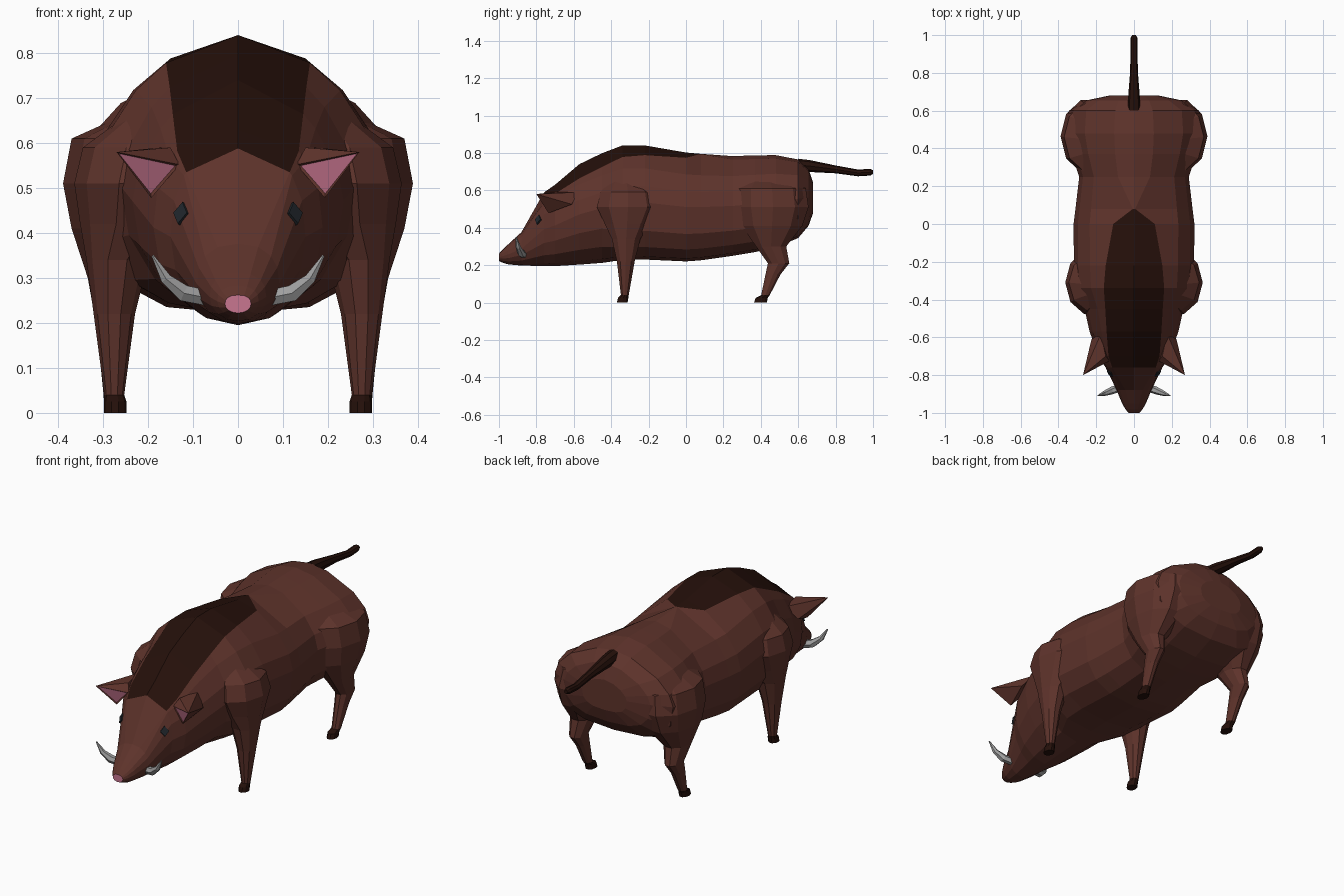
import bpy, bmesh, math
from mathutils import Vector
from mathutils.bvhtree import BVHTree

if "Cube" in bpy.data.objects:
    bpy.data.objects.remove(bpy.data.objects["Cube"])


def material(name, rgb):
    m = bpy.data.materials.new(name)
    m.diffuse_color = (*rgb, 1)
    m.use_nodes = True
    m.node_tree.nodes["Principled BSDF"].inputs["Base Color"].default_value = m.diffuse_color
    return m


HIDE = material("hide_brown", (0.112, 0.033, 0.024))
DARK = material("dark_bristle", (0.018, 0.005, 0.003))
PINK = material("skin_pink", (0.58, 0.18, 0.28))
EYE = material("eye_black", (0.015, 0.02, 0.025))
TUSK = material("tusk_grey", (0.36, 0.36, 0.36))


def finish(bm, name, mats, mirror=False):
    bmesh.ops.recalc_face_normals(bm, faces=bm.faces)
    me = bpy.data.meshes.new(name)
    bm.to_mesh(me)
    bm.free()
    ob = bpy.data.objects.new(name, me)
    bpy.context.collection.objects.link(ob)
    for m in mats:
        me.materials.append(m)
    if mirror:
        mod = ob.modifiers.new("mirror", 'MIRROR')
        mod.use_axis[0] = True
        mod.use_mirror_merge = False
    return ob


def loft(rings, pick=lambda row, seg: 0, caps=(0, 0)):
    """Skin a list of closed rings; pick() gives each face's material slot."""
    bm = bmesh.new()
    rows = [[bm.verts.new(p) for p in r] for r in rings]
    n = len(rows[0])
    for i in range(len(rows) - 1):
        for j in range(n):
            k = (j + 1) % n
            f = bm.faces.new((rows[i][j], rows[i][k], rows[i + 1][k], rows[i + 1][j]))
            f.material_index = pick(i, j)
    bm.faces.new(rows[0]).material_index = caps[0]
    bm.faces.new(rows[-1]).material_index = caps[1]
    bm.normal_update()
    return bm


def ring(c, u, v, n):
    c, u, v = Vector(c), Vector(u), Vector(v)
    return [c + u * math.cos(2 * math.pi * i / n) + v * math.sin(2 * math.pi * i / n)
            for i in range(n)]


# Body: superellipse sections (y, top, bottom, half width, mane half width)
STATIONS = [
    (-1.00, .262, .222, .029, .014),
    (-.98, .283, .213, .046, .020),
    (-.95, .312, .204, .063, .028),
    (-.88, .376, .198, .092, .045),
    (-.76, .588, .195, .150, .115),
    (-.70, .630, .195, .188, .135),
    (-.57, .740, .203, .235, .145),
    (-.45, .798, .212, .262, .152),
    (-.34, .840, .228, .310, .160),
    (-.22, .840, .230, .318, .150),
    (0.00, .802, .220, .320, .110),
    (0.08, .795, .226, .310, .006),
    (0.25, .783, .250, .290, .085),
    (0.37, .787, .270, .330, .100),
    (0.48, .788, .295, .355, .105),
    (0.60, .765, .345, .345, .100),
    (0.655, .715, .410, .250, .080),
    (0.68, .640, .480, .130, .050),
]
ANGLES = [50, 70, 90, 112, 135, 158]


def section(y, top, bot, w, m):
    c, h = (top + bot) / 2, (top - bot) / 2
    up = 2.4 if y < -.6 else 1.72
    down = 2.0 if y < -.4 else 2.8
    half = [(m, c + h * (1 - (m / w) ** up) ** (1 / up))]
    for a in ANGLES:
        s, k = math.sin(math.radians(a)), math.cos(math.radians(a))
        p = up if a < 90 else down
        half.append((w * s ** (2 / p), c + math.copysign(h * abs(k) ** (2 / p), k)))
    right = [(x, y, z) for x, z in half]
    left = [(-x, y, z) for x, z in reversed(half)]
    return [(0, y, top)] + right + [(0, y, bot)] + left


SEGS = 2 * len(ANGLES) + 4
bm = loft([section(*s) for s in STATIONS],
          lambda i, j: 1 if 4 <= i <= 10 and j in (0, SEGS - 1) else 0, caps=(2, 0))
surface = BVHTree.FromBMesh(bm)
finish(bm, "body", [HIDE, DARK, PINK])


# Legs: horizontal rings (x, y, z, rx, ry), the last rows are the hoof
def leg(name, rows, n=10):
    rings = [ring((x, y, z), (rx, 0, 0), (0, ry, 0), n) for x, y, z, rx, ry in rows]
    bm = loft(rings, lambda i, j: 1 if i >= len(rows) - 3 else 0, caps=(0, 1))
    finish(bm, name, [HIDE, DARK], mirror=True)


leg("front_legs", [
    (.18, -.32, .66, .07, .09),
    (.205, -.31, .59, .140, .155),
    (.22, -.31, .51, .144, .175),
    (.235, -.315, .42, .116, .125),
    (.268, -.32, .34, .069, .080),
    (.275, -.322, .22, .046, .050),
    (.275, -.327, .04, .022, .022),
    (.273, -.336, .025, .025, .029),
    (.273, -.341, .0, .025, .030),
])
leg("hind_legs", [
    (.19, .45, .655, .08, .13),
    (.22, .46, .61, .150, .19),
    (.235, .465, .51, .154, .20),
    (.25, .46, .41, .120, .17),
    (.272, .455, .30, .062, .085),
    (.278, .495, .21, .040, .060),
    (.278, .465, .15, .032, .042),
    (.276, .425, .04, .023, .024),
    (.273, .405, .025, .025, .034),
    (.273, .398, .0, .025, .036),
])

# Tail
TAIL = [(.60, .735, .034), (.66, .730, .032), (.80, .712, .021),
        (.92, .693, .018), (.985, .697, .018), (1.0, .697, .010)]
finish(loft([ring((0, y, z), (r, 0, 0), (0, 0, r), 8) for y, z, r in TAIL]),
       "tail", [DARK])

# Tusks: rings swept outward and up
TUSKS = [(.065, -.865, .255, .020), (.12, -.882, .266, .021),
         (.160, -.897, .298, .014), (.190, -.908, .350, .003)]
rings = []
for i, (x, y, z, r) in enumerate(TUSKS):
    a, b = TUSKS[max(i - 1, 0)], TUSKS[min(i + 1, 3)]
    t = Vector((b[0] - a[0], 0, b[2] - a[2])).normalized()
    rings.append(ring((x, y, z), (0, r, 0), Vector((-t.z, 0, t.x)) * r, 6))
finish(loft(rings), "tusks", [TUSK], mirror=True)

# Ears: pointed shells with a pink inset on the front face
bm = bmesh.new()
tip, inner, lower, back, under, ridge = [bm.verts.new(p) for p in (
    (.270, -.80, .580), (.130, -.725, .552), (.193, -.735, .478),
    (.175, -.58, .590), (.225, -.61, .525), (.150, -.70, .590))]
front = bm.faces.new((tip, inner, lower))
for f in ((tip, ridge, inner), (tip, back, ridge), (tip, under, back),
          (tip, lower, under), (inner, ridge, back), (inner, back, under, lower)):
    bm.faces.new(f)
bmesh.ops.recalc_face_normals(bm, faces=bm.faces)
bmesh.ops.inset_individual(bm, faces=[front], thickness=.009, depth=-.004)
front.material_index = 1
finish(bm, "ears", [HIDE, PINK], mirror=True)

# Eyes: flat diamonds laid on the face
hit, normal, _, _ = surface.ray_cast(Vector((.125, -2, .443)), Vector((0, 1, 0)))
if normal.y > 0:
    normal = -normal
up = (Vector((0, 0, 1)) - normal * normal.z).normalized()
side = up.cross(normal)
finish(loft([ring(hit - normal * .01, side * .024, up * .028, 4),
             ring(hit + normal * .006, side * .021, up * .025, 4)]),
       "eyes", [EYE], mirror=True)
